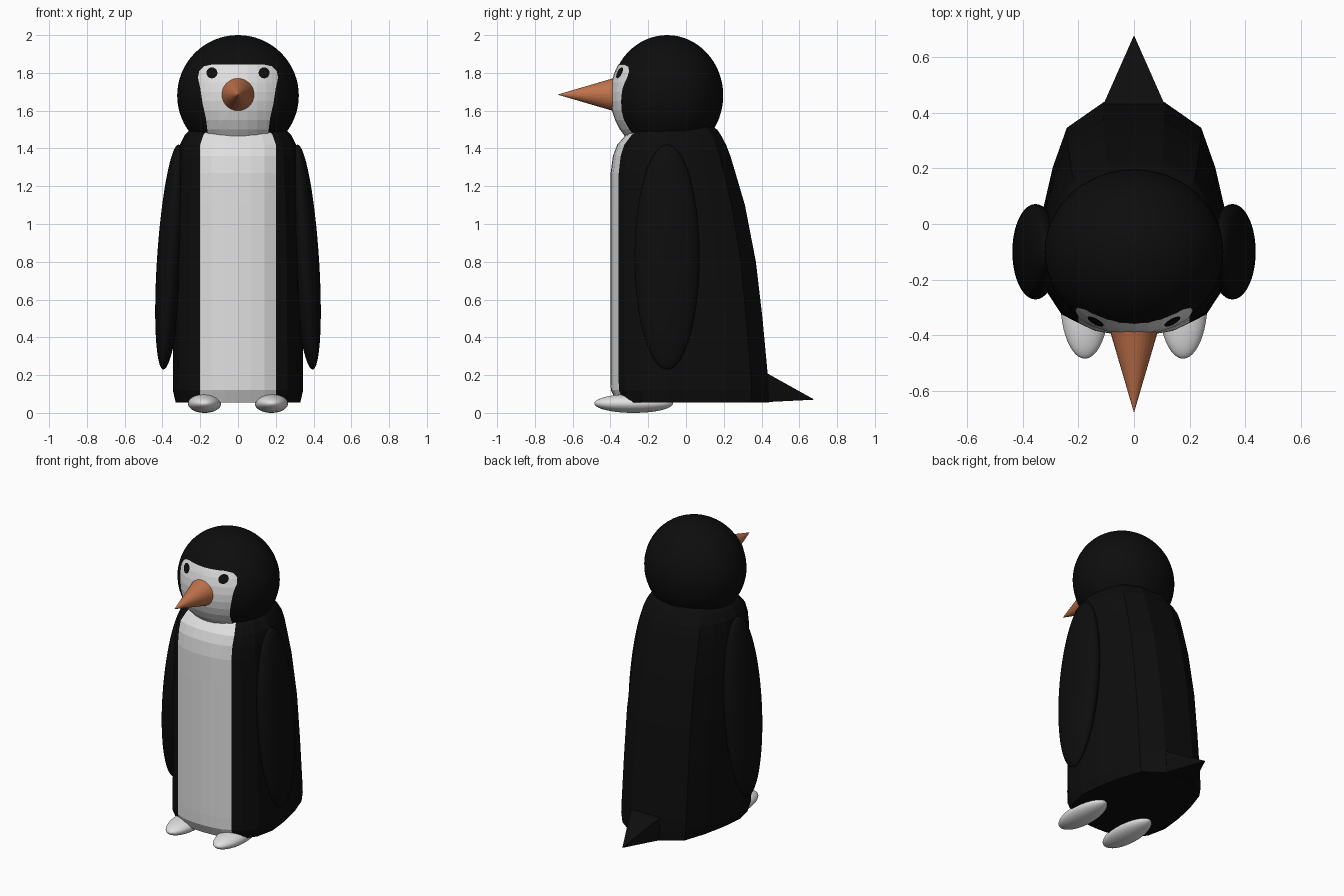
import bpy, bmesh, math
from mathutils import Vector

if "Cube" in bpy.data.objects:
    bpy.data.objects.remove(bpy.data.objects["Cube"])


def material(name, rgb):
    m = bpy.data.materials.new(name)
    m.diffuse_color = (*rgb, 1)
    m.use_nodes = True
    m.node_tree.nodes["Principled BSDF"].inputs["Base Color"].default_value = m.diffuse_color
    return m


BLACK = material("black", (0.004, 0.004, 0.004))
WHITE = material("white", (0.75, 0.75, 0.75))
ORANGE = material("orange", (0.53, 0.17, 0.07))

HEAD_C = Vector((0, -0.10, 1.68))
HEAD_R = Vector((0.322, 0.297, 0.32))


def finish(name, bm, mats, smooth=False):
    bmesh.ops.recalc_face_normals(bm, faces=bm.faces)
    mesh = bpy.data.meshes.new(name)
    bm.to_mesh(mesh)
    bm.free()
    for m in mats:
        mesh.materials.append(m)
    for p in mesh.polygons:
        p.use_smooth = smooth
    ob = bpy.data.objects.new(name, mesh)
    bpy.context.collection.objects.link(ob)
    return ob


def ellipsoid(name, centre, radii, mat, tilt=0):
    bm = bmesh.new()
    bmesh.ops.create_uvsphere(bm, u_segments=48, v_segments=32, radius=1)
    for v in bm.verts:
        v.co = Vector([c * r for c, r in zip(v.co, radii)])
    ob = finish(name, bm, [mat], True)
    ob.location = centre
    ob.rotation_euler = (0, tilt, 0)
    return ob


def head_patch(name, outline, lift, mat, step=0.05):
    """Thin patch: an x-z outline, cut into a grid and laid on the head."""
    bm = bmesh.new()
    bm.faces.new([bm.verts.new((x, 0, z)) for x, z in outline])
    bmesh.ops.triangulate(bm, faces=bm.faces[:])
    for axis, start in ((Vector((1, 0, 0)), -0.25), (Vector((0, 0, 1)), 1.4)):
        for i in range(int(0.5 / step) + 1):
            bmesh.ops.bisect_plane(bm, geom=bm.verts[:] + bm.edges[:] + bm.faces[:],
                                   plane_co=axis * (start + i * step), plane_no=axis)
    for v in bm.verts:
        a = (v.co.x / (HEAD_R.x + lift)) ** 2
        b = ((v.co.z - HEAD_C.z) / (HEAD_R.z + lift)) ** 2
        v.co.y = HEAD_C.y - (HEAD_R.y + lift) * math.sqrt(max(0, 1 - a - b))
    bm.normal_update()
    for f in bm.faces:
        if f.normal.y > 0:
            f.normal_flip()
    mesh = bpy.data.meshes.new(name)
    bm.to_mesh(mesh)
    bm.free()
    mesh.materials.append(mat)
    ob = bpy.data.objects.new(name, mesh)
    bpy.context.collection.objects.link(ob)


# Body: one cross-section lofted through rings, white belly strip in front
HALF = [(0, -0.40), (0.07, -0.397), (0.14, -0.385), (0.20, -0.357), (0.26, -0.325),
        (0.315, -0.24), (0.342, -0.10), (0.325, 0.05), (0.29, 0.20), (0.24, 0.34),
        (0.11, 0.43)]
SECTION = HALF + [(-x, y) for x, y in reversed(HALF) if x > 0]
# z, half width, front y, back y
RINGS = [(0.055, 0.33, -0.365, 0.44), (0.12, 0.345, -0.398, 0.438),
         (0.20, 0.344, -0.40, 0.433), (0.50, 0.342, -0.40, 0.405),
         (0.80, 0.34, -0.40, 0.37), (1.10, 0.33, -0.40, 0.312),
         (1.27, 0.322, -0.399, 0.262), (1.36, 0.317, -0.387, 0.235),
         (1.42, 0.308, -0.364, 0.212), (1.47, 0.282, -0.32, 0.185),
         (1.50, 0.255, -0.28, 0.165), (1.56, 0.18, -0.22, 0.06)]
bm = bmesh.new()
loops = []
for z, w, front, back in RINGS:
    loop = []
    for x, y in SECTION:
        belly = abs(x) <= 0.2 and y < -0.3
        sx = min(1, w / 0.308) if belly else w / 0.342
        s = (-0.10 - front) / 0.30 if y < -0.10 else (back + 0.10) / 0.53
        loop.append(bm.verts.new((x * sx, -0.10 + (y + 0.10) * s, z)))
    loops.append(loop)
n = len(SECTION)
for lo, hi in zip(loops, loops[1:]):
    for i in range(n):
        j = (i + 1) % n
        f = bm.faces.new((lo[i], lo[j], hi[j], hi[i]))
        ends = (SECTION[i], SECTION[j])
        f.material_index = int(all(abs(x) <= 0.2 and y < -0.3 for x, y in ends))
bm.faces.new(loops[0])
bm.faces.new(loops[-1])
finish("body", bm, [BLACK, WHITE])

# Tail: pyramid rooted in the lower back
bm = bmesh.new()
base = [bm.verts.new(c) for c in ((-0.115, 0.42, 0.057), (0.115, 0.42, 0.057),
                                  (0.115, 0.42, 0.215), (-0.115, 0.42, 0.215))]
tip = bm.verts.new((0, 0.68, 0.07))
bm.faces.new(base)
for i in range(4):
    bm.faces.new((base[i], base[(i + 1) % 4], tip))
finish("tail", bm, [BLACK])

# Head, with a white face mask and black eyes laid on it
ellipsoid("head", HEAD_C, HEAD_R, BLACK)
EDGE = [(0.025, 1.742), (0.05, 1.77), (0.065, 1.81), (0.09, 1.835), (0.135, 1.845),
        (0.18, 1.835), (0.205, 1.81), (0.212, 1.775), (0.20, 1.72), (0.188, 1.64),
        (0.17, 1.56), (0.155, 1.44)]
head_patch("face_mask", [(0, 1.735)] + EDGE + [(-x, z) for x, z in reversed(EDGE)],
           0.004, WHITE)
for side, label in ((-1, "left"), (1, "right")):
    eye = [(side * 0.138 + 0.029 * math.cos(a), 1.80 + 0.029 * math.sin(a))
           for a in (2 * math.pi * k / 20 for k in range(20))]
    head_patch(label + "_eye", eye, 0.008, BLACK)
    # Flippers lean outwards towards the tips
    ellipsoid(label + "_flipper", (side * 0.355, -0.10, 0.825), (0.073, 0.172, 0.597),
              BLACK, -side * 0.068)
    # Feet
    ellipsoid(label + "_foot", (side * 0.177, -0.277, 0.05), (0.088, 0.208, 0.05), WHITE)

# Beak: cone pointing forwards
bm = bmesh.new()
bmesh.ops.create_cone(bm, cap_ends=True, segments=32, radius1=0.088, radius2=0, depth=0.30)
beak = finish("beak", bm, [ORANGE])
beak.location = (0, -0.53, 1.685)
beak.rotation_euler = (math.pi / 2, 0, 0)
